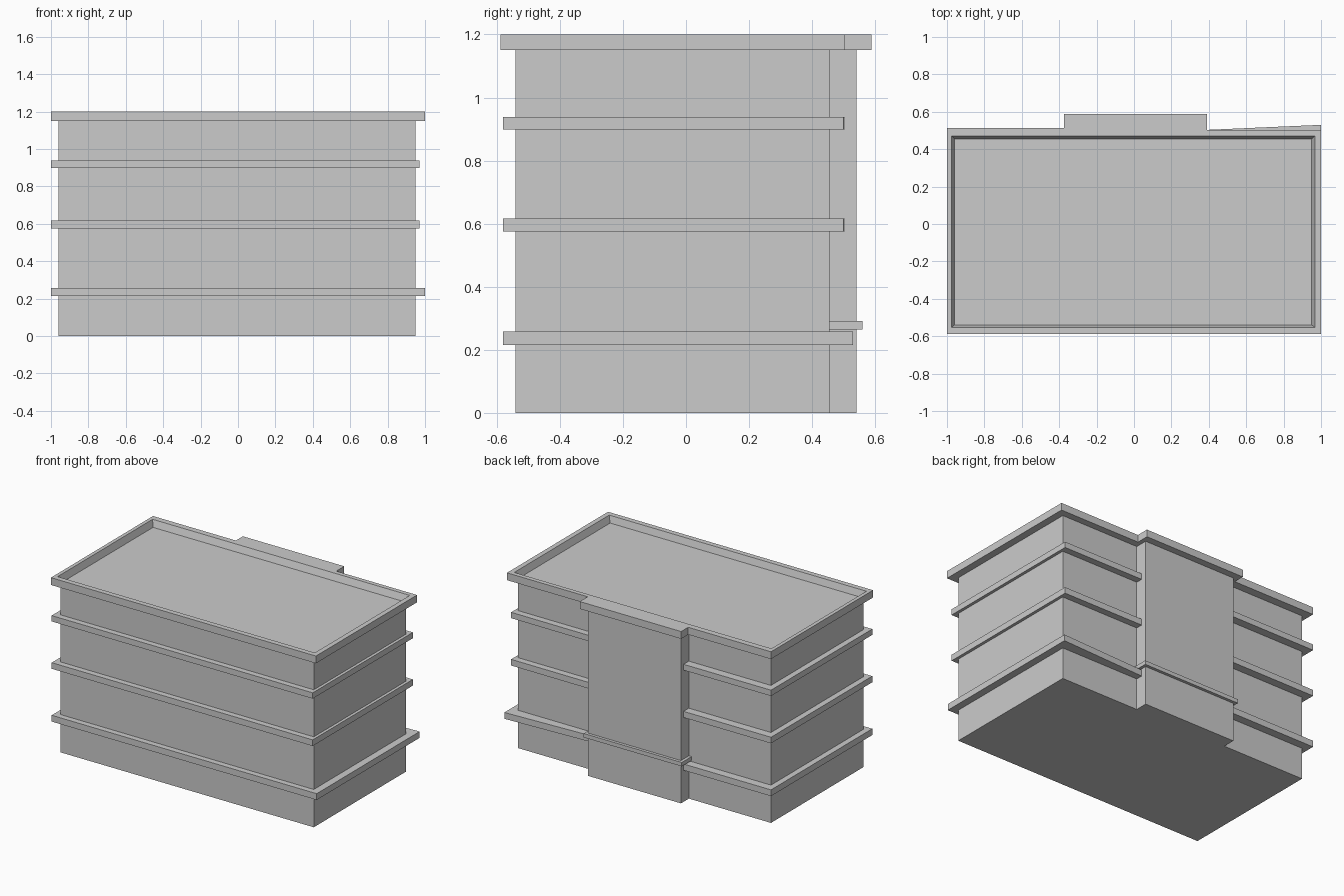
import bpy, bmesh

if "Cube" in bpy.data.objects:
    bpy.data.objects.remove(bpy.data.objects["Cube"])

# Key plan dimensions
X0, X1, Y0, Y1 = -0.96, 0.95, -0.54, 0.455      # main block
BX0, BX1, BY = -0.34, 0.36, 0.54                # rear bay


def prism(name, outline, z0, z1, top=None):
    """Extrude a plan outline from z0 to z1, optionally to a different top outline."""
    bm = bmesh.new()
    low = [bm.verts.new((x, y, z0)) for x, y in outline]
    high = [bm.verts.new((x, y, z1)) for x, y in (top or outline)]
    n = len(low)
    bm.faces.new(low[::-1])
    bm.faces.new(high)
    for i in range(n):
        j = (i + 1) % n
        bm.faces.new((low[i], low[j], high[j], high[i]))
    bmesh.ops.recalc_face_normals(bm, faces=bm.faces)
    mesh = bpy.data.meshes.new(name)
    bm.to_mesh(mesh)
    bm.free()
    obj = bpy.data.objects.new(name, mesh)
    bpy.context.collection.objects.link(obj)
    return obj


def rect(x0, x1, y0, y1):
    return [(x0, y0), (x1, y0), (x1, y1), (x0, y1)]


def tee(x0, x1, y0, yl, yr, bx0, bx1, by):
    """Block outline with the bay projecting from the rear."""
    return [(x0, y0), (x1, y0), (x1, yr), (bx1, yr),
            (bx1, by), (bx0, by), (bx0, yl), (x0, yl)]


# Walls with rear bay; the top face is the roof floor
prism("building_walls", tee(X0, X1, Y0, Y1, Y1, BX0, BX1, BY), 0, 1.155)

# Floor ledges wrapping the block and stopping at the bay
ledges = [("lower", 0.215, 0.258, 1.0, 0.53),
          ("middle", 0.575, 0.617, 0.97, 0.50),
          ("upper", 0.898, 0.938, 0.97, 0.50)]
for label, z0, z1, xr, yr in ledges:
    outline = [(BX1, 0.502), (xr, yr), (xr, -0.58), (-1, -0.58), (-1, 0.512),
               (BX0, 0.512), (BX0, Y1), (X0, Y1), (X0, Y0), (X1, Y0),
               (X1, Y1), (BX1, Y1)]
    prism(label + "_ledge", outline, z0, z1)

# Thin ledge around the bay
prism("bay_ledge", [(-0.36, Y1), (-0.36, 0.56), (0.38, 0.56), (0.38, Y1),
                    (BX1, Y1), (BX1, BY), (BX0, BY), (BX0, Y1)], 0.265, 0.292)

# Roof parapet with a sloped inner opening
parapet = prism("roof_parapet",
                tee(-1, 1, -0.588, 0.512, 0.502, -0.375, 0.39, 0.588), 1.15, 1.2)
cutter = prism("parapet_opening", rect(-0.955, 0.945, -0.535, 0.45), 1.14, 1.21,
               rect(-0.978, 0.97, -0.555, 0.475))
cutter.hide_render = True
cutter.hide_set(True)
cut = parapet.modifiers.new("opening", 'BOOLEAN')
cut.operation = 'DIFFERENCE'
cut.object = cutter
cut.solver = 'EXACT'
